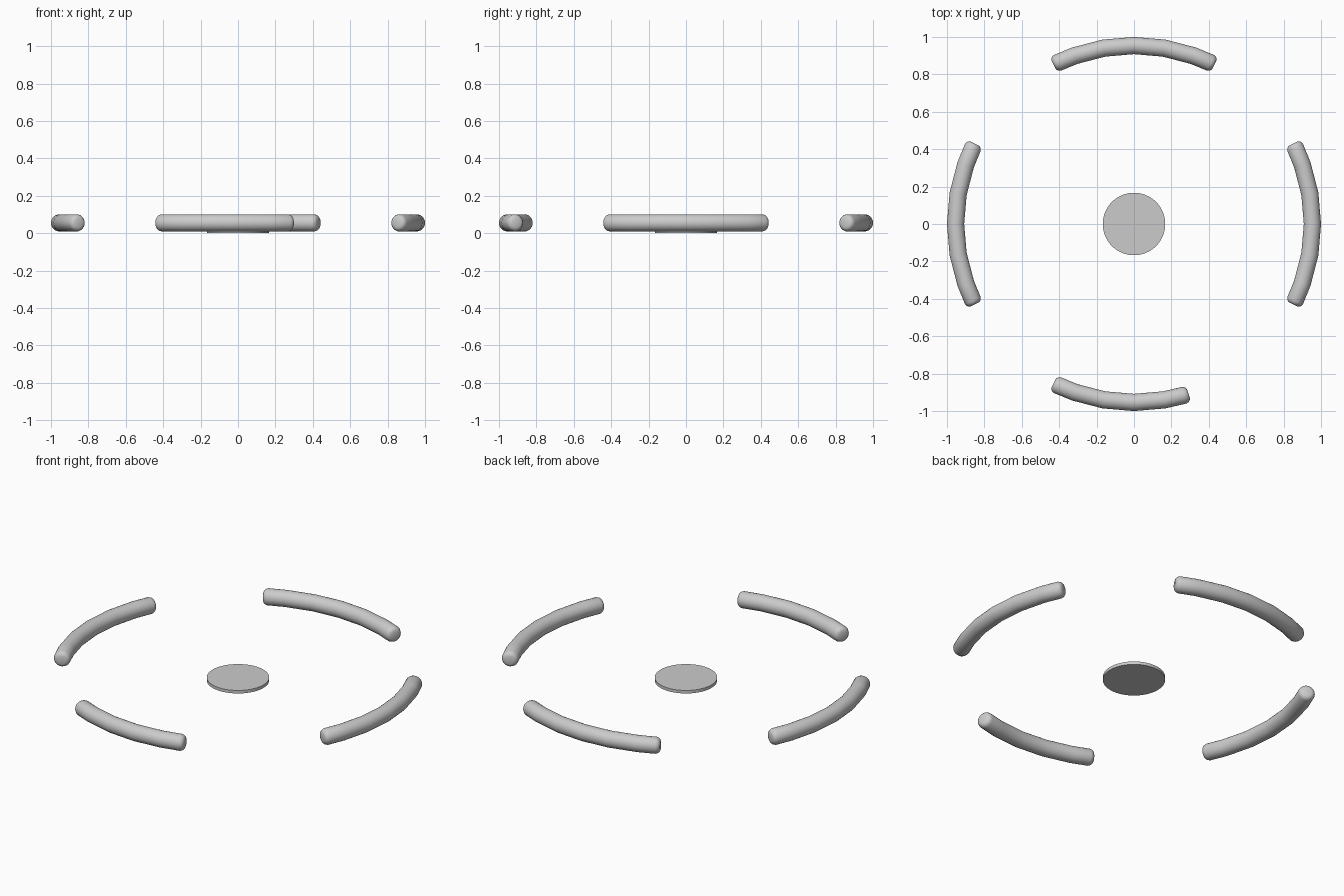
import bpy, bmesh
from math import sin, cos, pi, radians

if "Cube" in bpy.data.objects:
    bpy.data.objects.remove(bpy.data.objects["Cube"])

RING_R, TUBE_R, TUBE_Z, SIDES = 0.954, 0.046, 0.055, 24
# rounded tube end: (distance from the tip, tube radius)
CAP = [(0.0, 0.024), (0.004, 0.034), (0.011, 0.041), (0.024, TUBE_R)]


def finish(name, bm):
    bmesh.ops.recalc_face_normals(bm, faces=bm.faces)
    mesh = bpy.data.meshes.new(name)
    bm.to_mesh(mesh)
    bm.free()
    obj = bpy.data.objects.new(name, mesh)
    bpy.context.collection.objects.link(obj)
    bpy.context.view_layer.objects.active = obj
    obj.select_set(True)
    bpy.ops.object.shade_smooth_by_angle(angle=radians(35))
    obj.select_set(False)


def arc_tube(name, start, end):
    """Curved tube with rounded ends; angles in degrees counter-clockwise from +x."""
    a0, a1 = radians(start), radians(end)
    stations = [(a0 + d / RING_R, r) for d, r in CAP]
    mid = radians(round(start / 90 + 0.25) * 90)
    for k in range(-2, 3):
        a = mid + radians(9.7 * k)
        if a0 + 0.05 < a < a1 - 0.05:
            stations.append((a, TUBE_R))
    stations += [(a1 - d / RING_R, r) for d, r in reversed(CAP)]
    bm = bmesh.new()
    rings = []
    for a, r in stations:
        ring = []
        for i in range(SIDES):
            t = 2 * pi * i / SIDES
            rad = RING_R + r * cos(t)
            ring.append(bm.verts.new((rad * cos(a), rad * sin(a), TUBE_Z + r * sin(t))))
        rings.append(ring)
    for p, q in zip(rings, rings[1:]):
        for i in range(SIDES):
            j = (i + 1) % SIDES
            bm.faces.new((p[i], p[j], q[j], q[i]))
    bm.faces.new(rings[0])
    bm.faces.new(rings[-1])
    finish(name, bm)


# four ring segments, the front one shorter on its right end
arc_tube("right_arc", -26.8, 26.8)
arc_tube("back_arc", 63.2, 116.8)
arc_tube("left_arc", 153.2, 206.8)
arc_tube("front_arc", 243.2, 287.8)

# thin centre disc
bm = bmesh.new()
bmesh.ops.create_cone(bm, cap_ends=True, segments=64, radius1=0.167, radius2=0.167, depth=0.018)
bmesh.ops.translate(bm, verts=bm.verts, vec=(0, 0, 0.009))
finish("centre_disc", bm)
